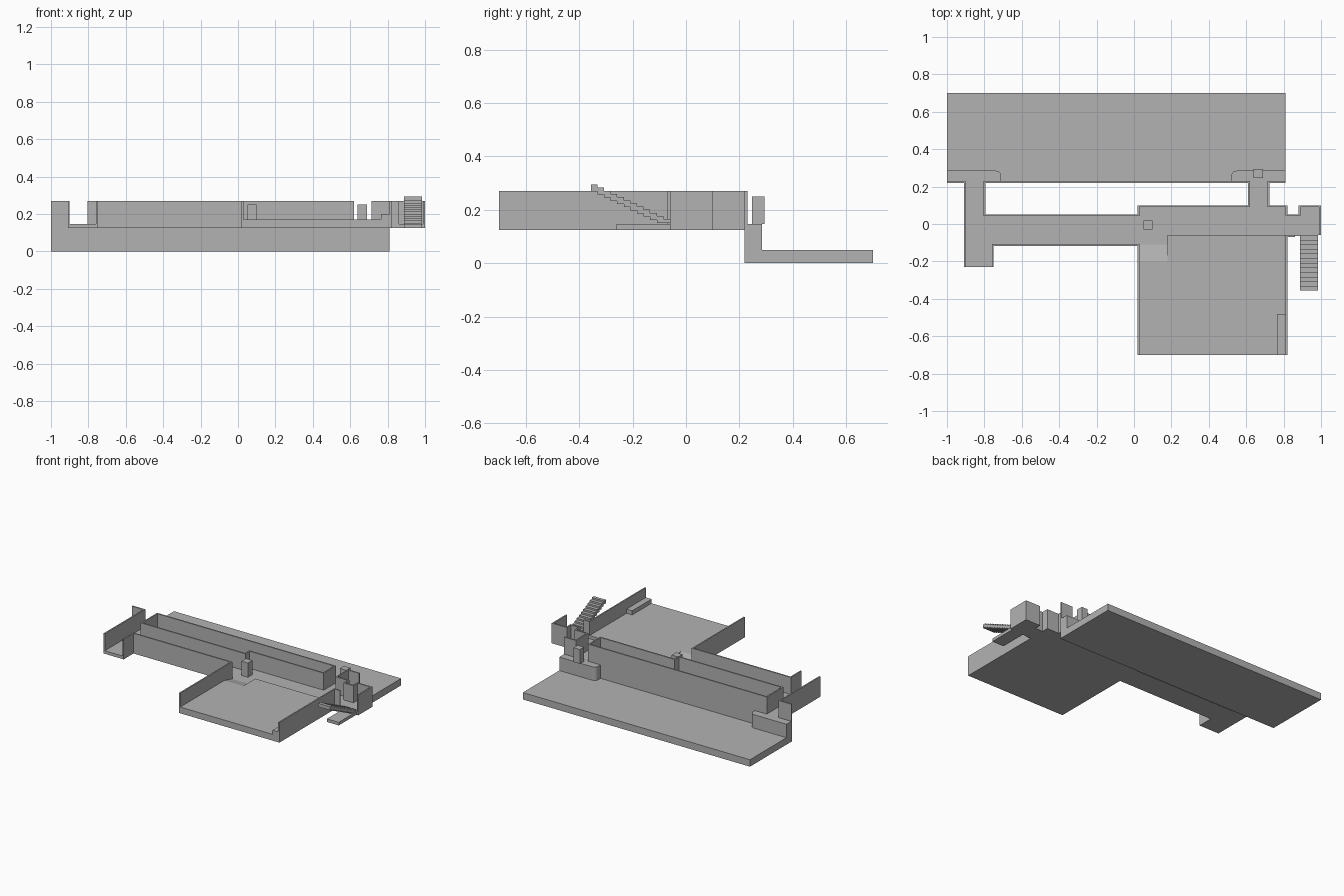
import bpy, bmesh, math

old = bpy.data.objects.get("Cube")
if old:
    bpy.data.objects.remove(old, do_unlink=True)

grey = bpy.data.materials.new("plain_grey")
grey.use_nodes = True
colour = (0.45, 0.45, 0.45, 1)
grey.diffuse_color = colour
grey.node_tree.nodes["Principled BSDF"].inputs["Base Color"].default_value = colour

BASE, FLOOR, DECK, TOP = 0.125, 0.147, 0.17, 0.27
T = 0.01  # wall thickness


def prism(name, outline, vec, origin_axis="z", start=0.0):
    """Extrude a closed outline; 'x' outlines are (y, z), 'z' outlines are (x, y)."""
    bm = bmesh.new()
    if origin_axis == "z":
        pts = [(a, b, start) for a, b in outline]
        move = (0, 0, vec)
    else:
        pts = [(start, a, b) for a, b in outline]
        move = (vec, 0, 0)
    face = bm.faces.new([bm.verts.new(p) for p in pts])
    out = bmesh.ops.extrude_face_region(bm, geom=[face])
    verts = [v for v in out["geom"] if isinstance(v, bmesh.types.BMVert)]
    bmesh.ops.translate(bm, verts=verts, vec=move)
    bmesh.ops.recalc_face_normals(bm, faces=bm.faces)
    mesh = bpy.data.meshes.new(name)
    bm.to_mesh(mesh)
    bm.free()
    mesh.materials.append(grey)
    obj = bpy.data.objects.new(name, mesh)
    bpy.context.collection.objects.link(obj)
    return obj


def box(name, x0, x1, y0, y1, z0, z1):
    return prism(name, [(x0, y0), (x1, y0), (x1, y1), (x0, y1)], z1 - z0, "z", z0)


def wall_x(name, x0, x1, y, z0=BASE):
    """Wall running along x, its front face at y."""
    return box(name, x0, x1, y, y + T, z0, TOP)


def wall_y(name, x, y0, y1):
    """Wall running along y, its right face at x."""
    return box(name, x, x + T, y0, y1, BASE, TOP)


# Lower platform and the wall along its front edge, with two doorways
box("lower_platform", -1, 0.81, 0.22, 0.7, 0, 0.05)
box("platform_riser", -1, 0.81, 0.22, 0.23, 0.05, FLOOR)
for i, (a, b) in enumerate([(-1, -0.90), (-0.805, 0.62), (0.715, 0.81)]):
    wall_x(f"platform_wall_{i}", a, b, 0.22, FLOOR)


# Doorstep ledges with one rounded corner
def ledge(name, square_x, round_x):
    s = 1 if round_x > square_x else -1
    r = 0.03
    arc = [(round_x - s * r + s * r * math.cos(t), 0.285 - r + r * math.sin(t))
           for t in [math.pi / 2 * k / 6 for k in range(7)]]
    prism(name, [(square_x, 0.23), (round_x, 0.23)] + arc + [(square_x, 0.285)],
          FLOOR - 0.05, "z", 0.05)


ledge("left_ledge", -1, -0.71)
ledge("right_ledge", 0.81, 0.52)

# Upper floor as one outline
prism("upper_floor", [
    (-0.91, -0.23), (-0.75, -0.23), (-0.75, -0.115), (0.02, -0.115), (0.02, -0.7),
    (0.82, -0.7), (0.82, -0.065), (0.89, -0.065), (0.89, -0.26), (0.985, -0.26),
    (0.985, -0.06), (1, -0.06), (1, 0.1), (0.88, 0.1), (0.88, 0.05), (0.82, 0.05),
    (0.82, 0.1), (0.72, 0.1), (0.72, 0.22), (0.61, 0.22), (0.61, 0.1), (0.02, 0.1),
    (0.02, 0.05), (-0.8, 0.05), (-0.8, 0.22), (-0.91, 0.22)],
    FLOOR - BASE, "z", BASE)

# Corridor walls
wall_y("corridor_end_wall", -0.91, -0.23, 0.23)
wall_y("corridor_entry_wall", -0.76, -0.23, -0.11)
wall_x("corridor_front_wall", -0.76, 0.03, -0.118)
wall_x("corridor_back_wall", -0.805, 0.03, 0.042)
wall_y("left_passage_wall", -0.805, 0.042, 0.23)

# Main room walls
wall_y("room_right_wall", 0.02, -0.7, -0.11)
wall_y("room_left_wall", 0.81, -0.7, -0.06)
wall_y("room_jog_wall", 0.02, 0.042, 0.1)
wall_x("room_back_wall", 0.02, 0.62, 0.09)
wall_x("room_back_corner", 0.715, 0.82, 0.09)
wall_y("room_corner_wall", 0.81, 0.045, 0.1)
for x in (0.61, 0.715):
    wall_y("right_passage_wall", x, 0.09, 0.23)

# Landing walls
wall_x("landing_link_front", 0.82, 0.86, -0.07)
wall_x("landing_link_back", 0.82, 0.89, 0.042)
wall_y("landing_inner_wall", 0.88, 0.042, 0.1)
wall_x("landing_back_wall", 0.88, 1, 0.09)
wall_y("landing_outer_wall", 0.99, -0.06, 0.1)

# Raised room deck, its ramp and the corner step
prism("room_deck", [(0.03, -0.7), (0.81, -0.7), (0.81, -0.06), (0.18, -0.06),
                    (0.18, -0.2), (0.03, -0.2)], DECK - FLOOR, "z", FLOOR)
prism("deck_ramp", [(-0.2, FLOOR), (-0.11, FLOOR), (-0.2, DECK)], 0.15, "x", 0.03)
box("corner_step", 0.765, 0.81, -0.7, -0.48, DECK, 0.2)

# Free-standing pillars
box("corridor_pillar", 0.05, 0.1, -0.03, 0.02, FLOOR, 0.25)
box("ledge_pillar", 0.64, 0.69, 0.247, 0.294, FLOOR, 0.25)

# Staircase climbing forwards from the landing
steps = 12
for i in range(steps):
    y = -0.06 - i * 0.0247
    z = 0.165 + i * 0.0118
    box(f"stair_tread_{i}", 0.888, 0.983, max(y - 0.0495, -0.355), y, z - 0.014, z)
